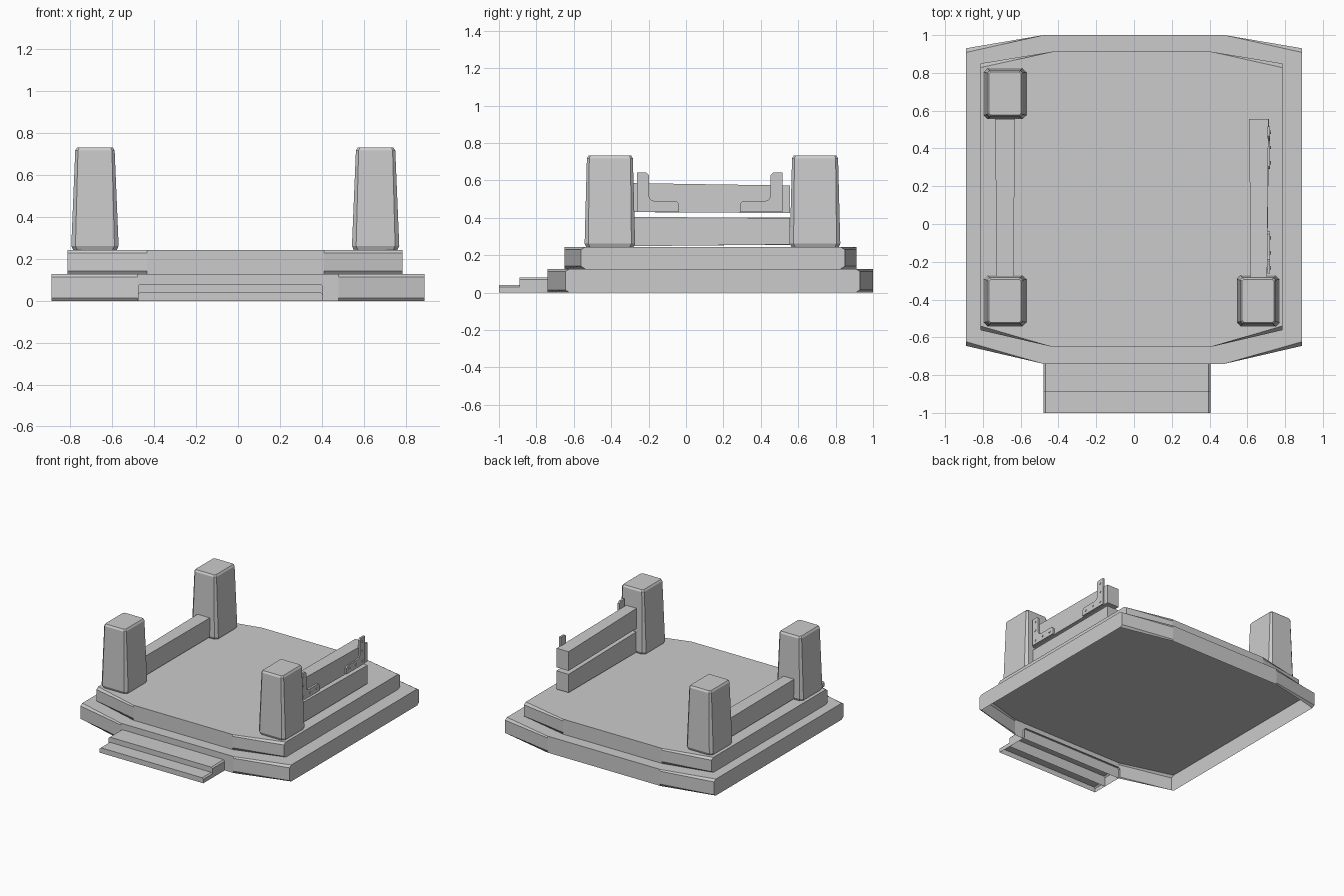
import bpy, bmesh
from mathutils import Vector

if "Cube" in bpy.data.objects:
    bpy.data.objects.remove(bpy.data.objects["Cube"])


def finish(name, bm):
    bmesh.ops.recalc_face_normals(bm, faces=bm.faces)
    me = bpy.data.meshes.new(name)
    bm.to_mesh(me)
    bm.free()
    ob = bpy.data.objects.new(name, me)
    bpy.context.collection.objects.link(ob)
    return ob


def loft(name, rings, bottom=False):
    """Skin stacked rings of points; the last ring is capped."""
    bm = bmesh.new()
    rows = [[bm.verts.new(p) for p in r] for r in rings]
    n = len(rows[0])
    for a, b in zip(rows, rows[1:]):
        for i in range(n):
            j = (i + 1) % n
            bm.faces.new((a[i], a[j], b[j], b[i]))
    bm.faces.new(rows[-1])
    if bottom:
        bm.faces.new(rows[0][::-1])
    return finish(name, bm)


# Platform tiers: eight-sided open shells, softened along the angled corners
def tier(name, x0, x1, cx0, cx1, y0, y1, cy0, cy1, z0, z1):
    def ring(z, d):
        pts = [(x0, cy0 + d), (cx0, y0), (cx1, y0), (x1, cy0 + d),
               (x1, cy1 - d), (cx1, y1), (cx0, y1), (x0, cy1 - d)]
        return [(x, y, z) for x, y in pts]
    loft(name, [ring(z0, 0.022), ring(z0 + 0.014, 0), ring(z1 - 0.014, 0), ring(z1, 0.022)])


tier("lower_platform", -0.89, 0.89, -0.48, 0.48, -0.74, 1.0, -0.645, 0.93, 0, 0.127)
tier("upper_platform", -0.813, 0.785, -0.435, 0.41, -0.65, 0.912, -0.562, 0.85, 0.127, 0.243)


# Front steps: open-bottomed treads with clipped upper corners
def step(name, y0, y1, z0, z1):
    bm = bmesh.new()
    c = 0.01
    prof = [(-0.478, z0), (-0.478, z1 - c), (-0.478 + c, z1),
            (0.405 - c, z1), (0.405, z1 - c), (0.405, z0)]
    f = [bm.verts.new((x, y0, z)) for x, z in prof]
    b = [bm.verts.new((x, y1, z)) for x, z in prof]
    for i in range(5):
        bm.faces.new((f[i], f[i + 1], b[i + 1], b[i]))
    bm.faces.new(f)
    finish(name, bm)


step("lower_step", -1.0, -0.89, 0, 0.04)
step("upper_step", -0.89, -0.725, 0, 0.08)


# Corner posts: tapered and bevelled
def post(name, x, y):
    def ring(hx, hy, z, c):
        pts = [(-hx + c, -hy), (hx - c, -hy), (hx, -hy + c), (hx, hy - c),
               (hx - c, hy), (-hx + c, hy), (-hx, hy - c), (-hx, -hy + c)]
        return [(x + px, y + py, z) for px, py in pts]
    loft(name, [ring(0.103, 0.125, 0.24, 0.02), ring(0.113, 0.135, 0.262, 0.02),
                ring(0.094, 0.123, 0.718, 0.013), ring(0.085, 0.114, 0.732, 0.01)], True)


post("back_left_post", -0.683, 0.69)
post("front_left_post", -0.683, -0.407)
post("front_right_post", 0.657, -0.407)


# Rails: slightly tapering beams, (x0, x1, z0, z1) at the front and back ends
def rail(name, front, back):
    rings = []
    for y, (x0, x1, z0, z1) in ((-0.28, front), (0.557, back)):
        rings.append([(x0, y, z0), (x1, y, z0), (x1, y, z1), (x0, y, z1)])
    loft(name, rings, True)


rail("left_rail", (-0.727, -0.638, 0.25, 0.40), (-0.735, -0.63, 0.255, 0.402))
rail("lower_right_rail", (0.617, 0.705, 0.248, 0.405), (0.61, 0.715, 0.257, 0.398))
rail("upper_right_rail", (0.617, 0.705, 0.43, 0.585), (0.61, 0.712, 0.425, 0.572))


# L-shaped brackets on the outer face of the upper rail, with rivets
def bracket(name, y0, s):
    prof = [(0, 0.43), (0.225, 0.43), (0.225, 0.475), (0.21, 0.49), (0.09, 0.49),
            (0.073, 0.497), (0.063, 0.515), (0.063, 0.628), (0.05, 0.641), (0, 0.641)]
    loft(name, [[(x, y0 + s * y, z) for y, z in prof] for x in (0.706, 0.721)], True)
    for i, (y, z) in enumerate([(0.03, 0.61), (0.03, 0.54), (0.03, 0.46), (0.11, 0.46), (0.19, 0.46)]):
        bpy.ops.mesh.primitive_cylinder_add(vertices=8, radius=0.009, depth=0.008,
                                            location=(0.721, y0 + s * y, z),
                                            rotation=(0, 1.5708, 0))
        bpy.context.object.name = f"{name}_rivet_{i + 1}"


bracket("front_bracket", -0.262, 1)
bracket("back_bracket", 0.515, -1)
